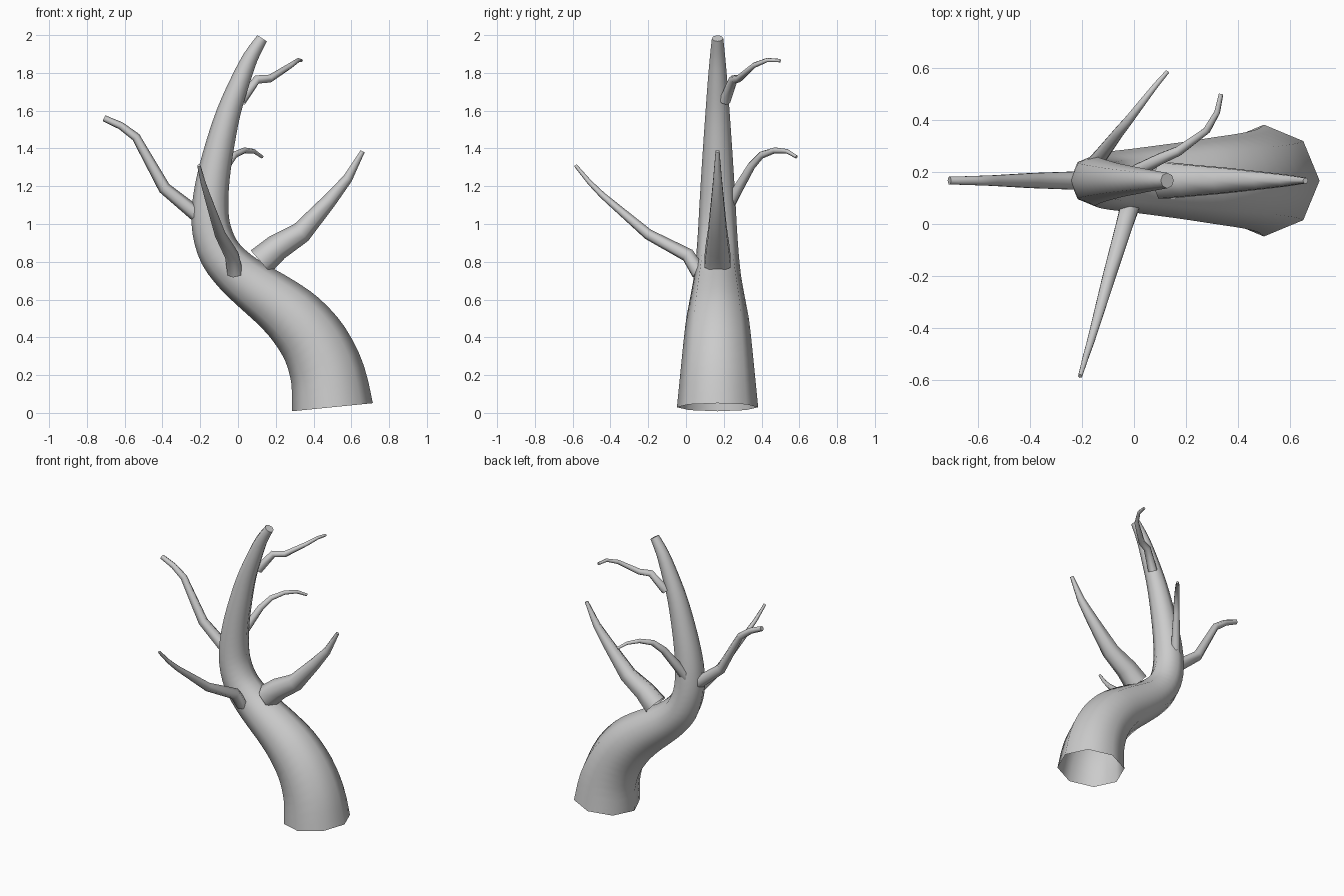
import bpy, bmesh, math
from mathutils import Vector

if "Cube" in bpy.data.objects:
    bpy.data.objects.remove(bpy.data.objects["Cube"])


def catmull(pts, steps):
    """Smooth a list of (x, y, z, radius) points."""
    out = []
    for i in range(len(pts) - 1):
        p0, p1 = Vector(pts[max(i - 1, 0)]), Vector(pts[i])
        p2, p3 = Vector(pts[i + 1]), Vector(pts[min(i + 2, len(pts) - 1)])
        for s in range(steps):
            t = s / steps
            out.append(0.5 * (2 * p1 + (p2 - p0) * t + (2 * p0 - 5 * p1 + 4 * p2 - p3) * t * t
                              + (3 * p1 - p0 - 3 * p2 + p3) * t ** 3))
    return out + [Vector(pts[-1])]


def tube(name, pts, sides, cap_tip=True, first_dir=None):
    """Sweep a tapering polygon ring along the points."""
    pos = [Vector(p[:3]) for p in pts]
    bm = bmesh.new()
    rings, u = [], None
    for i, c in enumerate(pos):
        a = (c - pos[i - 1]).normalized() if i else Vector()
        b = (pos[i + 1] - c).normalized() if i < len(pos) - 1 else Vector()
        d = (a + b).normalized()
        if i == 0 and first_dir:
            d = Vector(first_dir).normalized()
        if u is None:
            u = Vector((0, 0, 1)) if abs(d.z) < 0.9 else Vector((1, 0, 0))
        u = (u - d * u.dot(d)).normalized()
        v = d.cross(u)
        rings.append([bm.verts.new(c + pts[i][3] * (math.cos(k * math.tau / sides) * u
                                                    + math.sin(k * math.tau / sides) * v))
                      for k in range(sides)])
    for r, s in zip(rings, rings[1:]):
        for k in range(sides):
            n = (k + 1) % sides
            bm.faces.new((r[k], r[n], s[n], s[k])).smooth = True
    if cap_tip:
        bm.faces.new(rings[-1])
    me = bpy.data.meshes.new(name)
    bm.to_mesh(me)
    bm.free()
    ob = bpy.data.objects.new(name, me)
    bpy.context.collection.objects.link(ob)
    return ob


def branch(name, path, r0, r1):
    """Branch whose radius shrinks evenly with length."""
    pos = [Vector(p) for p in path]
    run = [0]
    for a, b in zip(pos, pos[1:]):
        run.append(run[-1] + (b - a).length)
    tube(name, [(*p, r0 + (r1 - r0) * s / run[-1]) for p, s in zip(pos, run)], 6)


# Trunk: S-curve in one plane, open at the bottom (x, z, radius)
Y = 0.167
trunk = [(0.50, 0.03, 0.215), (0.475, 0.20, 0.198), (0.41, 0.36, 0.182), (0.31, 0.49, 0.167),
         (0.20, 0.585, 0.15), (0.09, 0.665, 0.135), (-0.01, 0.745, 0.122), (-0.095, 0.845, 0.112),
         (-0.14, 0.97, 0.103), (-0.147, 1.10, 0.096), (-0.13, 1.25, 0.087), (-0.095, 1.42, 0.076),
         (-0.05, 1.59, 0.064), (0.005, 1.74, 0.053), (0.065, 1.88, 0.041), (0.128, 1.983, 0.030)]
tube("trunk", catmull([(x, Y, z, r) for x, z, r in trunk], 3), 8, first_dir=(-0.1, 0, 1))

# Branches
branch("right_branch", [(0.12, Y, 0.80), (0.205, Y, 0.875), (0.335, Y, 0.955), (0.485, Y, 1.125),
                        (0.58, Y, 1.24), (0.66, Y, 1.385)], 0.08, 0.012)
branch("left_branch", [(-0.18, Y, 1.02), (-0.39, Y, 1.19), (-0.54, Y, 1.46), (-0.62, Y, 1.52),
                       (-0.71, Y, 1.56)], 0.042, 0.017)
branch("front_branch", [(-0.015, 0.07, 0.74), (-0.033, 0.01, 0.835), (-0.095, -0.20, 0.945),
                        (-0.163, -0.44, 1.15), (-0.185, -0.51, 1.22), (-0.207, -0.585, 1.31)],
       0.042, 0.009)
branch("back_branch", [(-0.17, 0.21, 1.07), (-0.13, 0.26, 1.16), (-0.065, 0.345, 1.305),
                       (-0.02, 0.40, 1.365), (0.034, 0.47, 1.39), (0.085, 0.535, 1.385),
                       (0.128, 0.585, 1.355)], 0.036, 0.009)
branch("upper_branch", [(0.015, 0.205, 1.65), (0.10, 0.25, 1.765), (0.17, 0.28, 1.77),
                        (0.28, 0.36, 1.84), (0.32, 0.43, 1.868), (0.335, 0.50, 1.865)],
       0.03, 0.009)
